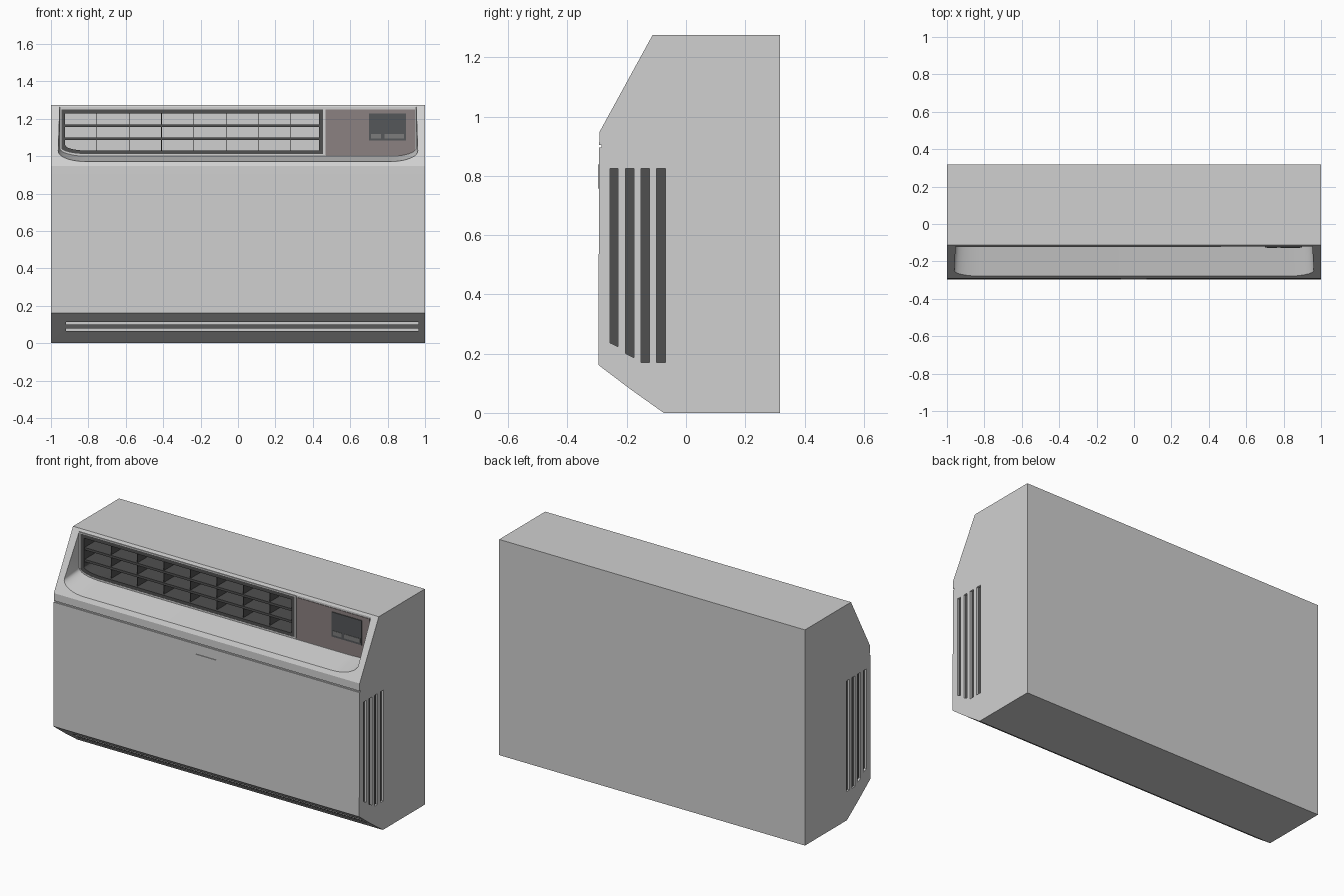
import bpy, bmesh, math

if "Cube" in bpy.data.objects:
    bpy.data.objects.remove(bpy.data.objects["Cube"])

def material(name, rgb):
    m = bpy.data.materials.new(name)
    m.diffuse_color = (*rgb, 1)
    m.use_nodes = True
    m.node_tree.nodes["Principled BSDF"].inputs["Base Color"].default_value = m.diffuse_color
    return m

CASE = material("light_grey_case", (0.63, 0.63, 0.63))
DARK = material("dark_grey_grille", (0.08, 0.08, 0.08))
PANEL = material("warm_grey_panel", (0.26, 0.22, 0.22))
SCREEN = material("screen_grey", (0.09, 0.095, 0.1))
KEYS = material("key_grey", (0.2, 0.2, 0.2))

def finish(name, bm, mat):
    bmesh.ops.recalc_face_normals(bm, faces=bm.faces[:])
    me = bpy.data.meshes.new(name)
    bm.to_mesh(me)
    bm.free()
    me.materials.append(mat)
    ob = bpy.data.objects.new(name, me)
    bpy.context.collection.objects.link(ob)
    return ob

def loft(name, a, b, mat):
    """Solid between two matching loops of 3D points."""
    bm = bmesh.new()
    va, vb = [bm.verts.new(p) for p in a], [bm.verts.new(p) for p in b]
    bm.faces.new(va)
    bm.faces.new(vb)
    for i in range(len(va)):
        j = (i + 1) % len(va)
        bm.faces.new((va[i], va[j], vb[j], vb[i]))
    return finish(name, bm, mat)

def boxes(name, spans, mat):
    """One object from boxes given as (x0, x1, y0, y1, z0, z1)."""
    bm = bmesh.new()
    for x0, x1, y0, y1, z0, z1 in spans:
        v = bmesh.ops.create_cube(bm, size=1)["verts"]
        bmesh.ops.scale(bm, vec=(x1 - x0, y1 - y0, z1 - z0), verts=v)
        bmesh.ops.translate(bm, vec=((x0 + x1) / 2, (y0 + y1) / 2, (z0 + z1) / 2), verts=v)
    return finish(name, bm, mat)

def outline(x0, x1, z0, z1, rl, rr, rz, n=10):
    """Rectangle in x, z with elliptical bottom corners (left rl, right rr)."""
    pts = [(x0, z1)]
    for k in range(n + 1):
        t = k / n * math.pi / 2
        pts.append((x0 + rl * (1 - math.cos(t)), z0 + rz * (1 - math.sin(t))))
    for k in range(n + 1):
        t = k / n * math.pi / 2
        pts.append((x1 - rr * (1 - math.sin(t)), z0 + rz * (1 - math.cos(t))))
    return pts + [(x1, z1)]

def at_y(pts, y):
    return [(x, y, z) for x, z in pts]

def slab(name, pts, y0, y1, mat):
    return loft(name, at_y(pts, y0), at_y(pts, y1), mat)

def ring(name, outer, inner, y0, y1, mat):
    """Frame between two matching outlines, from y0 to y1."""
    bm = bmesh.new()
    rows = [[bm.verts.new(p) for p in at_y(o, y)]
            for o, y in ((outer, y0), (inner, y0), (inner, y1), (outer, y1))]
    n = len(outer)
    for r in range(4):
        a, b = rows[r], rows[(r + 1) % 4]
        for i in range(n):
            j = (i + 1) % n
            bm.faces.new((a[i], a[j], b[j], b[i]))
    return finish(name, bm, mat)

def cut(ob, cutter):
    mod = ob.modifiers.new("cut", "BOOLEAN")
    mod.operation, mod.solver, mod.object = "DIFFERENCE", "EXACT", cutter
    bpy.context.view_layer.objects.active = ob
    bpy.ops.object.modifier_apply(modifier=mod.name)
    bpy.data.objects.remove(cutter, do_unlink=True)

# Case: side profile with a shallow seam on the front, extruded across x
profile = [(0.317, 0), (0.317, 1.275), (-0.113, 1.275), (-0.292, 0.948),
           (-0.293, 0.904), (-0.286, 0.904), (-0.286, 0.895), (-0.293, 0.895),
           (-0.296, 0.162), (-0.185, 0.078), (-0.075, 0)]
case = loft("case", [(-1, y, z) for y, z in profile],
            [(1, y, z) for y, z in profile], CASE)

# Recess in the sloped upper front, flaring outwards
WALL = -0.118
cut(case, loft("recess_cutter",
               at_y(outline(-0.953, 0.953, 1.0, 1.262, 0.14, 0.14, 0.045), WALL),
               at_y(outline(-0.972, 0.972, 0.946, 1.262, 0.16, 0.16, 0.06), -0.42), CASE))

# Air outlet opening
hole = outline(-0.945, 0.455, 1.012, 1.25, 0.13, 0.002, 0.034)
cut(case, slab("outlet_cutter", hole, -0.2, 0.0, CASE))

# Two intake slots in the lower chamfer
for z0, z1 in ((0.065, 0.079), (0.099, 0.114)):
    cut(case, boxes("intake_cutter", [(-0.92, 0.965, -0.4, -0.11, z0, z1)], CASE))

# Side vent slots with dark floors, on both sides
slots = [(-0.256, -0.229, 0.236, 0.223), (-0.204, -0.176, 0.2, 0.186),
         (-0.152, -0.123, 0.17, 0.17), (-0.099, -0.069, 0.17, 0.17)]
for s, side in ((-1, "left"), (1, "right")):
    for k, (y0, y1, za, zb) in enumerate(slots):
        sec = [(y0, za), (y1, zb), (y1, 0.825), (y0, 0.825)]
        def prism(name, xa, xb, mat):
            return loft(name, [(s * xa, y, z) for y, z in sec],
                        [(s * xb, y, z) for y, z in sec], mat)
        cut(case, prism("vent_cutter", 0.985, 1.05, CASE))
        prism(f"{side}_vent_floor_{k + 1}", 0.98, 0.988, DARK)

# Outlet frame, slats and thin vanes
inner = outline(-0.924, 0.434, 1.03, 1.228, 0.12, 0.002, 0.03)
ring("outlet_frame", hole, inner, WALL - 0.003, -0.001, DARK)
trim = outline(-0.953, 0.465, 1.003, 1.257, 0.135, 0.002, 0.036)
ring("outlet_trim", trim, hole, WALL - 0.004, WALL + 0.004, CASE)
boxes("outlet_slats", [(-0.93, 0.44, WALL + 0.004, -0.002, z - 0.007, z + 0.007)
                       for z in (1.163, 1.093)], DARK)
vanes = [-0.755 + 0.173 * i for i in range(7)]
boxes("outlet_vanes", [(x - 0.0015, x + 0.0015, WALL + 0.01, -0.002, 1.02, 1.235)
                       for x in vanes], DARK)

# Control panel, screen and key strip
slab("control_panel", outline(0.468, 0.946, 1.004, 1.25, 0.002, 0.05, 0.02),
     WALL - 0.003, WALL + 0.002, PANEL)
boxes("control_screen", [(0.70, 0.897, WALL - 0.008, WALL, 1.083, 1.228)], SCREEN)
boxes("control_keys", [(0.71, 0.765, WALL - 0.01, WALL - 0.006, 1.095, 1.12),
                       (0.783, 0.888, WALL - 0.01, WALL - 0.006, 1.095, 1.12)], KEYS)

# Plain badge plate on the front
boxes("badge_plate", [(-0.07, 0.066, -0.297, -0.29, 0.757, 0.838)], CASE)

# Smooth the rounded corners, keep all edges crisp
for ob in bpy.context.scene.objects:
    ob.select_set(ob.name in ("case", "outlet_frame", "outlet_trim"))
bpy.context.view_layer.objects.active = case
bpy.ops.object.shade_smooth_by_angle(angle=math.radians(25))
